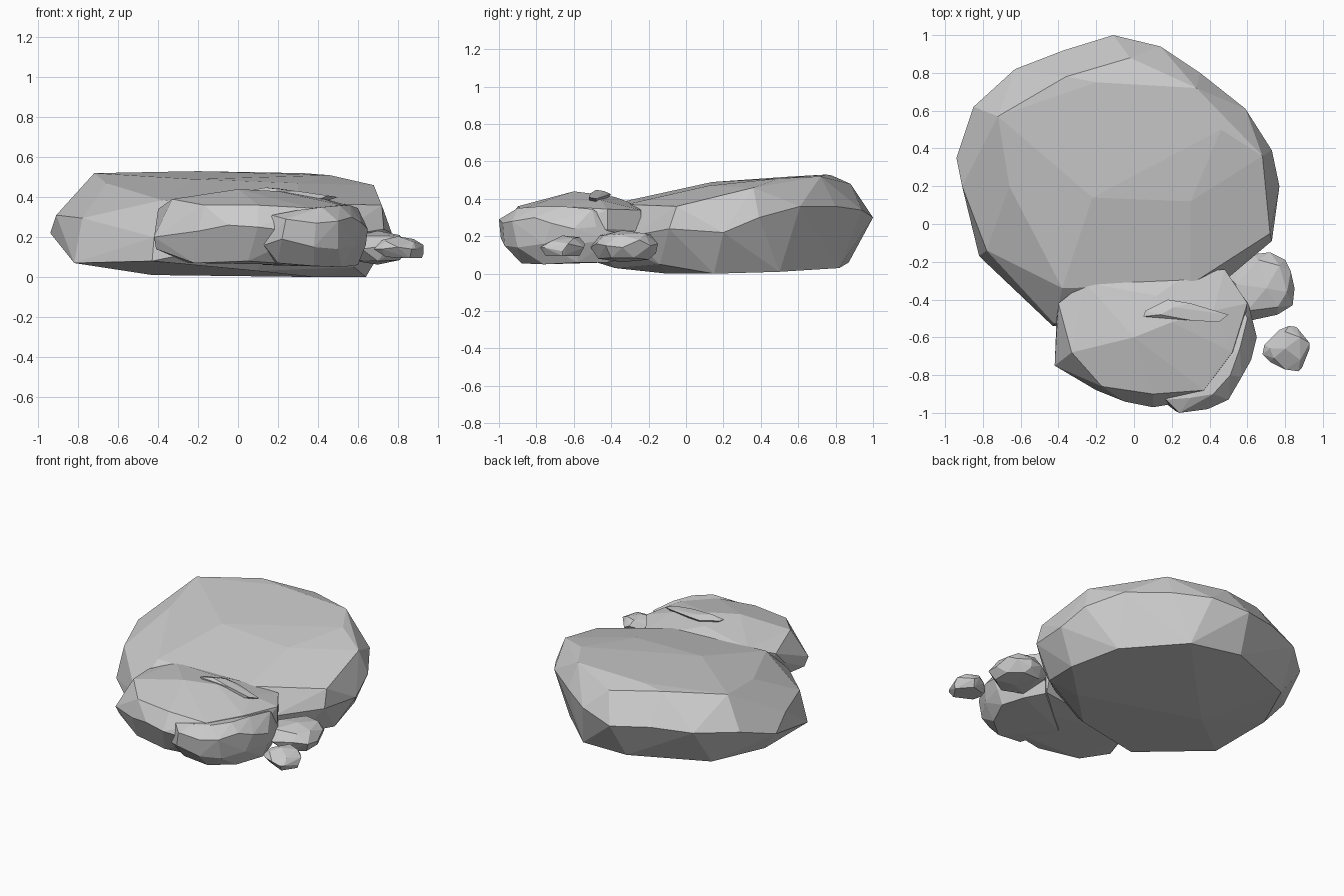
import bpy, bmesh


def rock(name, *groups):
    """Faceted stone: the hull of a few hand placed outlines."""
    bm = bmesh.new()
    for pts in groups:
        for p in pts:
            bm.verts.new(p)
    res = bmesh.ops.convex_hull(bm, input=bm.verts[:])
    junk = {g for g in res["geom_interior"] + res["geom_unused"]
            if isinstance(g, bmesh.types.BMVert)}
    bmesh.ops.delete(bm, geom=[v for v in junk if v.is_valid], context='VERTS')
    # merge nearly flat triangles into larger chiselled facets
    bmesh.ops.dissolve_limit(bm, angle_limit=0.06, verts=bm.verts[:], edges=bm.edges[:])
    bmesh.ops.recalc_face_normals(bm, faces=bm.faces[:])
    me = bpy.data.meshes.new(name)
    bm.to_mesh(me)
    bm.free()
    ob = bpy.data.objects.new(name, me)
    bpy.context.collection.objects.link(ob)
    return ob


# Large flat boulder: top rim, widest belt, underside
rock("large_boulder",
     [(-.72, .57, .52), (-.36, .78, .525), (-.02, .88, .48), (.33, .72, .52),
      (.46, .50, .51), (.68, .36, .46), (-.20, .75, .53), (-.04, .52, .515),
      (-.06, .28, .50), (-.22, .14, .49), (-.66, .20, .47), (.30, .12, .47),
      (.72, -.05, .36), (.30, -.32, .37), (-.38, -.34, .385), (-.54, -.04, .435)],
     [(-.11, 1.0, .30), (.14, .94, .34), (.35, .80, .36), (.59, .61, .36),
      (.73, .39, .30), (.77, .20, .22), (.73, -.09, .24), (.48, -.30, .20),
      (.15, -.52, .20), (-.42, -.53, .20), (-.78, -.14, .295), (-.91, .20, .31),
      (-.94, .35, .22), (-.85, .62, .31), (-.63, .82, .32), (-.37, .92, .33)],
     [(-.82, -.17, .07), (-.43, -.54, .08), (-.82, .30, .07), (-.66, .66, .07),
      (-.15, .87, .06), (.22, .82, .03), (.55, .50, .01), (.64, .15, .0),
      (.38, -.10, .0), (.58, -.14, .05), (.10, -.38, .03), (-.43, .15, .01)])

# Medium boulder leaning on its front
rock("medium_boulder",
     [(-.33, -.68, .39), (-.17, -.86, .36), (.10, -.90, .36), (.37, -.88, .345),
      (.52, -.68, .36), (.60, -.42, .345), (.48, -.24, .34), (.22, -.31, .385),
      (-.26, -.31, .38), (-.40, -.42, .34), (0, -.60, .44), (.20, -.52, .43),
      (.42, -.46, .395), (.12, -.38, .41)],
     [(-.42, -.75, .20), (-.41, -.50, .25), (-.20, -.88, .23), (-.05, -.94, .26),
      (.10, -.97, .25), (.35, -.93, .22), (.57, -.66, .22), (.60, -.42, .24),
      (.48, -.24, .23)],
     [(-.41, -.72, .14), (-.22, -.80, .07), (.05, -.88, .08), (.35, -.80, .06),
      (.50, -.55, .07), (.45, -.32, .09), (-.25, -.40, .07)])

# Small chip lying on the medium boulder
rock("top_chip",
     [(.05, -.49, .432), (.06, -.46, .43), (.18, -.40, .425), (.30, -.42, .42),
      (.35, -.47, .425), (.50, -.48, .40), (.45, -.52, .408), (.30, -.51, .43),
      (.14, -.48, .448), (.21, -.44, .442), (.20, -.50, .30)])

# Rounded stone at the front right
rock("front_stone",
     [(.17, -.93, .31), (.30, -.92, .335), (.42, -.90, .35), (.51, -.80, .358),
      (.56, -.66, .36), (.60, -.50, .345)],
     [(.13, -.92, .16), (.24, -1.0, .29), (.22, -.99, .19), (.39, -.98, .27),
      (.38, -.97, .15), (.50, -.93, .28), (.50, -.90, .14), (.57, -.81, .30),
      (.59, -.76, .16), (.62, -.72, .27), (.65, -.60, .24), (.64, -.58, .16),
      (.62, -.48, .25), (.60, -.40, .18), (.50, -.28, .20), (.15, -.45, .22)],
     [(.20, -.88, .07), (.38, -.88, .055), (.52, -.76, .05), (.60, -.58, .06),
      (.55, -.42, .06), (.46, -.32, .08), (.12, -.60, .06)])

# Two pebbles on the right
rock("right_pebble",
     [(.54, -.32, .20), (.60, -.46, .205), (.66, -.19, .21), (.77, -.22, .215),
      (.81, -.36, .21), (.76, -.44, .205), (.70, -.34, .232)],
     [(.50, -.28, .15), (.56, -.48, .16), (.62, -.51, .14), (.76, -.48, .16),
      (.84, -.43, .15), (.85, -.34, .14), (.83, -.25, .18), (.80, -.19, .15),
      (.72, -.15, .16), (.71, -.16, .11), (.63, -.16, .15), (.54, -.22, .15)],
     [(.56, -.42, .085), (.70, -.47, .08), (.81, -.40, .085), (.81, -.28, .085),
      (.74, -.20, .075), (.62, -.20, .075), (.70, -.34, .062)])
rock("outer_pebble",
     [(.72, -.66, .185), (.74, -.71, .18), (.80, -.57, .195), (.88, -.60, .19),
      (.88, -.72, .175), (.80, -.66, .204)],
     [(.68, -.69, .14), (.69, -.64, .15), (.77, -.56, .15), (.82, -.54, .16),
      (.86, -.545, .14), (.93, -.63, .16), (.93, -.66, .12), (.89, -.76, .14),
      (.87, -.78, .14), (.80, -.77, .15), (.72, -.73, .14)],
     [(.74, -.70, .10), (.86, -.75, .095), (.92, -.66, .095), (.84, -.57, .095),
      (.75, -.60, .10)])
